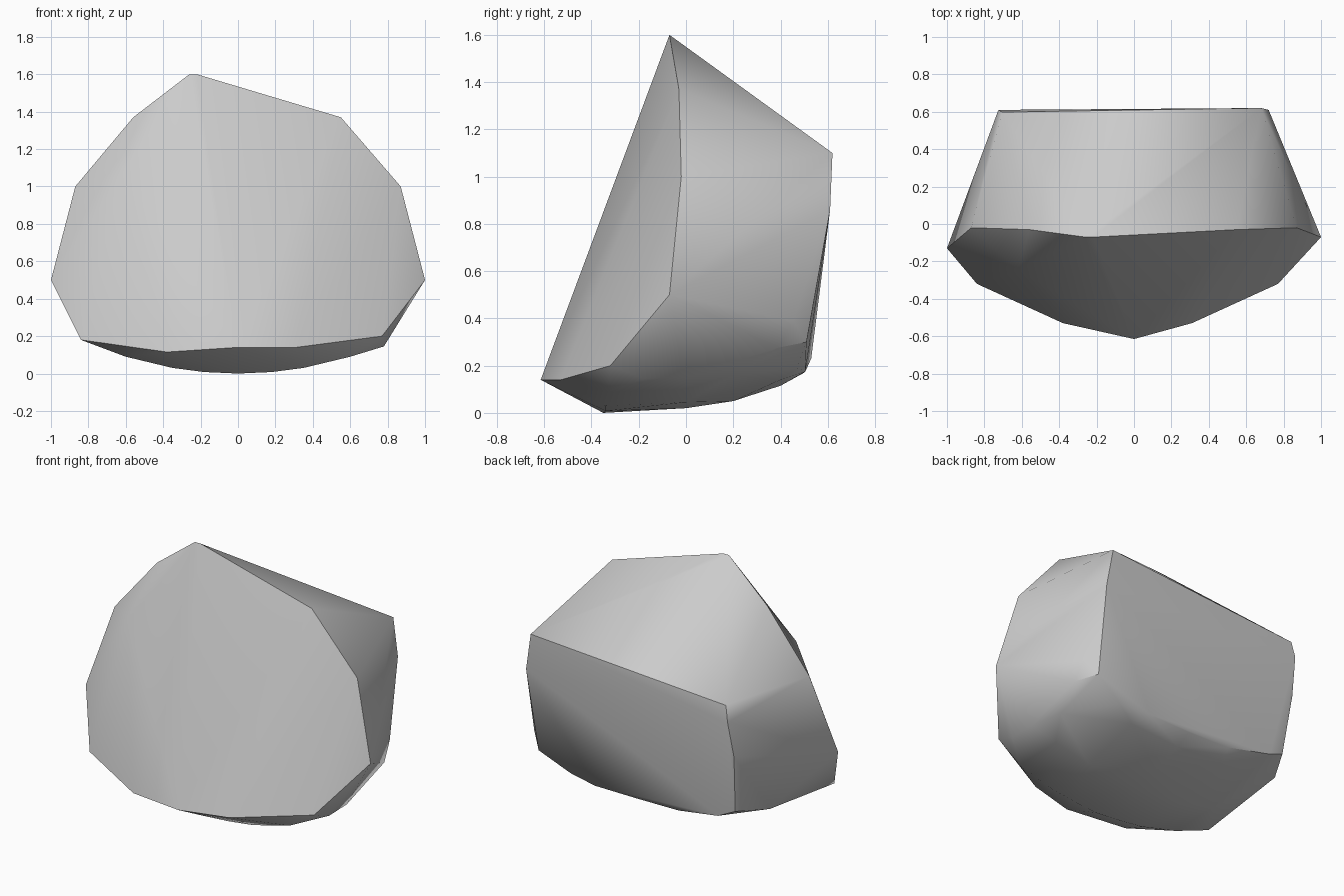
import bpy
import bmesh
import math

default_cube = bpy.data.objects.get("Cube")
if default_cube:
    bpy.data.objects.remove(default_cube, do_unlink=True)


def mirrored(points):
    """Return the points together with their copies on the other side."""
    return points + [(-x, y, z) for x, y, z in points]


# Rim of the broad sloping front face, and the low bulge on its right
front_rim = [
    (-.26, -.07, 1.6), (-.22, -.07, 1.6), (.55, -.03, 1.37), (.87, -.02, 1), (1, -.07, .5),
    (.77, -.32, .2), (.31, -.53, .14), (0, -.615, .14), (-.38, -.53, .115),
    (-.84, -.32, .18), (-1, -.13, .5), (-.87, -.02, 1), (-.56, -.03, 1.37),
]
front_bulge = [(-.62, -.245, 1.07)]

# Corners around the upright back face
back_left = [
    (.68, .62, 1.1), (.72, .61, .86), (.77, .455, .39), (.7, .51, .3), (.78, .385, .275),
]
back_right = [
    (-.705, .598, 1), (-.725, .61, .9), (-.74, .565, .66), (-.71, .51, .28),
    (-.82, .31, .25), (-.6, .53, .23),
]

# Rounded underside, rising towards the sides and the back
underside_middle = [(0, -.35, 0), (0, 0, .02), (0, .2, .05), (0, .4, .115), (0, .5, .17)]
underside_sides = mirrored([
    (.18, -.34, .008), (.35, -.34, .03), (.6, -.33, .09), (.35, 0, .045), (.6, 0, .1),
    (.35, .4, .14), (.3, .505, .175), (.5, .47, .19),
])
left_flank = [(.78, -.18, .145), (.78, 0, .15), (.73, .2, .16)]

# Wrap all corners in one convex solid
mesh = bpy.data.meshes.new("boulder")
bm = bmesh.new()
for point in (front_rim + front_bulge + back_left + back_right
              + underside_middle + underside_sides + left_flank):
    bm.verts.new(point)
hull = bmesh.ops.convex_hull(bm, input=bm.verts)
spare = {item for item in hull["geom_interior"] + hull["geom_unused"]
         if isinstance(item, bmesh.types.BMVert)}
bmesh.ops.delete(bm, geom=list(spare), context="VERTS")
bmesh.ops.recalc_face_normals(bm, faces=bm.faces)
bm.to_mesh(mesh)
bm.free()

boulder = bpy.data.objects.new("boulder", mesh)
bpy.context.collection.objects.link(boulder)

# Plain grey stone
stone = bpy.data.materials.new("grey_stone")
stone.use_nodes = True
grey = (.6, .6, .6, 1)
stone.diffuse_color = grey
stone.node_tree.nodes["Principled BSDF"].inputs["Base Color"].default_value = grey
mesh.materials.append(stone)

# Soft facets with crisp main edges
bpy.ops.object.select_all(action="DESELECT")
boulder.select_set(True)
bpy.context.view_layer.objects.active = boulder
bpy.ops.object.shade_smooth_by_angle(angle=math.radians(35))
